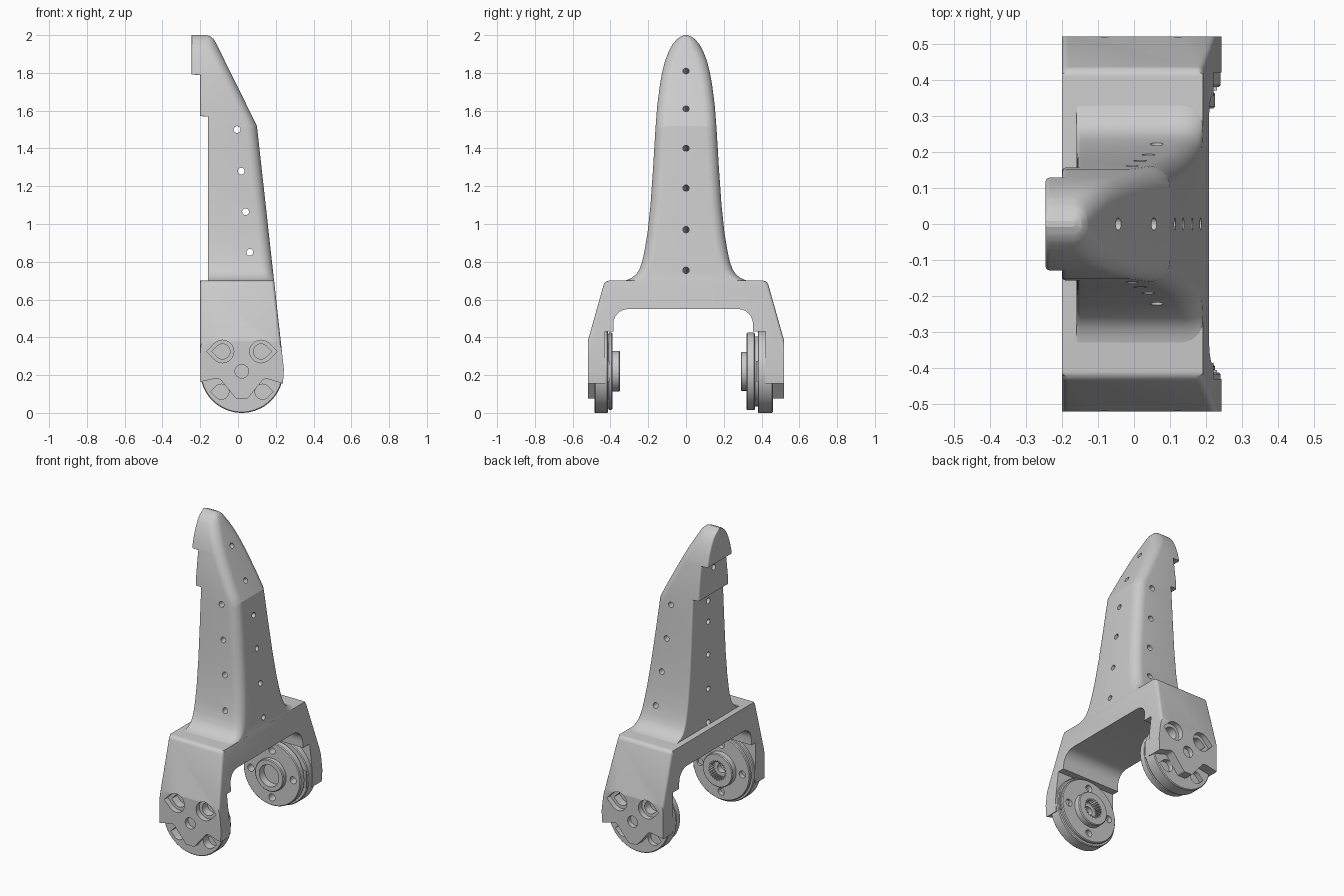
import bpy, bmesh, math
from mathutils import Vector

if "Cube" in bpy.data.objects:
    bpy.data.objects.remove(bpy.data.objects["Cube"])

CX, CZ = 0.02, 0.22            # pivot axis of the fork


def lerp_table(t, z):
    for (z0, a), (z1, b) in zip(t, t[1:]):
        if z <= z1:
            return a + (b - a) * max(0, (z - z0) / (z1 - z0))
    return t[-1][1]


def finish(bm, name):
    bmesh.ops.recalc_face_normals(bm, faces=bm.faces[:])
    me = bpy.data.meshes.new(name)
    bm.to_mesh(me)
    bm.free()
    ob = bpy.data.objects.new(name, me)
    bpy.context.collection.objects.link(ob)
    return ob


def activate(ob):
    bpy.ops.object.select_all(action='DESELECT')
    ob.select_set(True)
    bpy.context.view_layer.objects.active = ob


def smooth(ob, deg=25):
    activate(ob)
    bpy.ops.object.shade_smooth_by_angle(angle=math.radians(deg))


def boolean(ob, cutter, op='DIFFERENCE'):
    activate(ob)
    m = ob.modifiers.new("cut", 'BOOLEAN')
    m.operation, m.solver, m.object = op, 'EXACT', cutter
    bpy.ops.object.modifier_apply(modifier=m.name)
    bpy.data.objects.remove(cutter)


def fillet(pts, seg=6):
    """Polygon of (a, b, radius) with rounded corners."""
    out, n = [], len(pts)
    for i, (a, b, r) in enumerate(pts):
        p = Vector((a, b))
        if r == 0:
            out.append(p)
            continue
        u = (Vector(pts[i - 1][:2]) - p).normalized()
        v = (Vector(pts[(i + 1) % n][:2]) - p).normalized()
        h = math.acos(max(-1, min(1, u.dot(v)))) / 2
        c = p + (u + v).normalized() * (r / math.sin(h))
        s, e = p + u * (r / math.tan(h)) - c, p + v * (r / math.tan(h)) - c
        a0 = math.atan2(s.y, s.x)
        da = (math.atan2(e.y, e.x) - a0 + math.pi) % (2 * math.pi) - math.pi
        out += [c + Vector((math.cos(a0 + da * k / seg), math.sin(a0 + da * k / seg))) * r
                for k in range(seg + 1)]
    return out


def add_prism(bm, pts, axis, lo, hi):
    place = (lambda p, t: (t, p[0], p[1])) if axis == 'x' else (lambda p, t: (p[0], t, p[1]))
    a = [bm.verts.new(place(p, lo)) for p in pts]
    b = [bm.verts.new(place(p, hi)) for p in pts]
    bm.faces.new(a)
    bm.faces.new(b[::-1])
    for i in range(len(a)):
        j = (i + 1) % len(a)
        bm.faces.new((a[j], a[i], b[i], b[j]))


def prism(name, pts, axis, lo, hi):
    bm = bmesh.new()
    add_prism(bm, pts, axis, lo, hi)
    return finish(bm, name)


def circle(x, z, r, n=24):
    return [(x + r * math.cos(2 * math.pi * k / n), z + r * math.sin(2 * math.pi * k / n)) for k in range(n)]


def teardrop(x, z, r, s):
    """Circle drawn out to a point on side s."""
    pts = [(x - s * r * math.cos(t), z + r * math.sin(t))
           for t in [math.radians(-135 + 15 * k) for k in range(19)]]
    return pts + [(x + s * r * 1.41, z)]


# ---- blade: rounded sections lofted up the finger
front = [(0.6, 0.202), (1.52, 0.10), (1.955, -0.115), (1.98, -0.13), (1.993, -0.145), (2.0, -0.165)]
width = [(0.6, 0.35), (0.695, 0.35), (0.703, 0.315), (0.715, 0.287), (0.735, 0.263), (0.76, 0.247),
         (0.80, 0.232), (0.86, 0.219), (0.95, 0.204), (1.1, 0.188), (1.3, 0.174), (1.5, 0.162),
         (1.63, 0.152), (1.73, 0.139), (1.80, 0.127), (1.86, 0.112), (1.91, 0.093), (1.95, 0.072),
         (1.975, 0.051), (1.99, 0.032), (2.0, 0.008)]
levels = sorted({z for z, _ in front + width} | {1.569, 1.571, 1.789, 1.791, 1.4, 1.2, 1.965})
bm = bmesh.new()
rings = []
for z in levels:
    xb = -0.16 if z < 1.57 else -0.20 if z < 1.79 else -0.245
    xf, w = lerp_table(front, z), lerp_table(width, z)
    rf, rb = min(0.06, w * 0.8), min(0.012, w * 0.4)
    sec = fillet([(xb, -w, rb), (xf, -w, rf), (xf, w, rf), (xb, w, rb)], 8)
    rings.append([bm.verts.new((p.x, p.y, z)) for p in sec])
for a, b in zip(rings, rings[1:]):
    for i in range(len(a)):
        j = (i + 1) % len(a)
        bm.faces.new((a[i], a[j], b[j], b[i]))
bm.faces.new(rings[0])
bm.faces.new(rings[-1])
blade = finish(bm, "finger_blade")

# ---- small drilled holes: across the blade and square to its front face
bm = bmesh.new()
for x, z in [(-0.005, 1.5), (0.017, 1.28), (0.04, 1.065), (0.063, 0.85)]:
    add_prism(bm, circle(x, z, 0.018, 16), 'y', -0.5, 0.5)
for z in (0.755, 0.97, 1.19, 1.40, 1.61, 1.81):
    n = Vector((0.91, 0, 0.44)) if z > 1.52 else Vector((0.994, 0, 0.111))
    rot = Vector((0, 0, 1)).rotation_difference(n.normalized()).to_matrix().to_4x4()
    rot.translation = Vector((lerp_table(front, z), 0, z)) - n * 0.15
    bmesh.ops.create_cone(bm, cap_ends=True, segments=16, radius1=0.017, radius2=0.017,
                          depth=0.6, matrix=rot)
boolean(blade, finish(bm, "blade_drill"))
smooth(blade, 18)

# ---- fork: front outline intersected with the side outline
outline = fillet([(-0.43, 0.70, 0.03), (-0.52, 0.38, 0), (-0.52, 0, 0), (-0.43, 0, 0), (-0.43, 0.43, 0),
                  (-0.385, 0.43, 0), (-0.385, 0.55, 0.08), (0.355, 0.55, 0.08), (0.355, 0.43, 0),
                  (0.42, 0.43, 0), (0.42, 0, 0), (0.52, 0, 0), (0.52, 0.38, 0), (0.43, 0.70, 0.03)])
side = fillet([(-0.2, 0.8, 0), (0.18, 0.8, 0), (0.243, 0.23, 0), (0.238, 0.155, 0), (0.14, 0.185, 0.03),
               (0.095, 0.13, 0), (0.05, 0.075, 0.015), (-0.01, 0.075, 0.015), (-0.055, 0.13, 0),
               (-0.10, 0.185, 0.03), (-0.2, 0.165, 0)])
fork = prism("fork_yoke", outline, 'x', -0.2, 0.4)
boolean(fork, prism("side_cutter", side, 'y', -0.7, 0.7), 'INTERSECT')

# round the long upper edges of the fork
bm = bmesh.new()
bm.from_mesh(fork.data)
bmesh.ops.dissolve_limit(bm, angle_limit=0.01, verts=bm.verts[:], edges=bm.edges[:])
edges = [e for e in bm.edges if len(e.link_faces) == 2 and e.calc_face_angle(0) > 0.7
         and all(v.co.z > 0.375 and abs(v.co.y) > 0.3 and
                 v.co.z > 0.60 - (abs(v.co.y) - 0.445) * 3.2 for v in e.verts)]
bmesh.ops.bevel(bm, geom=edges, offset=0.018, segments=4, profile=0.5, affect='EDGES')
bm.to_mesh(fork.data)
bm.free()


def screw_cutter(s, inner, r_extra, names):
    """Cutter for the screw pockets on side s, from depth inner outwards."""
    bm = bmesh.new()
    for x, z, kind in names:
        d = 1 if x > CX else -1
        pts = circle(x, z, 0.036) if kind == 'round' else teardrop(x, z, r_extra, d)
        add_prism(bm, pts, 'y', *sorted((s * inner, s * 0.6)))
    return finish(bm, "screw_cutter")


upper = [(-0.082, 0.325, 'tear'), (0.122, 0.325, 'tear')]
lower = [(-0.088, 0.112, 'tear'), (0.13, 0.112, 'tear')]
for s in (-1, 1):
    boolean(fork, screw_cutter(s, 0.485, 0.06, upper))
    boolean(fork, screw_cutter(s, 0.40, 0.04, upper))
    boolean(fork, screw_cutter(s, 0.49, 0.036, [(CX, CZ, 'round')]))
smooth(fork)

# ---- pivot discs, lathed about the y axis: (radius, distance from centre)
bearing = [(0, .34), (.07, .34), (.07, .29), (.098, .29), (.103, .295), (.103, .32), (.20, .32),
           (.205, .325), (.205, .36), (.20, .365), (.185, .365), (.185, .38), (.215, .38),
           (.22, .385), (.22, .455), (.215, .46), (0, .46)]
drive = [(0, .35), (.103, .35), (.108, .355), (.108, .39), (.20, .39), (.205, .395), (.205, .408),
         (.195, .412), (.215, .412), (.22, .417), (.22, .48), (.215, .485), (0, .485)]
for name, s, prof in (("bearing_disc", 1, bearing), ("drive_disc", -1, drive)):
    bm = bmesh.new()
    vs = [bm.verts.new((CX + r, s * y, CZ)) for r, y in prof]
    es = [bm.edges.new(p) for p in zip(vs, vs[1:])]
    bmesh.ops.spin(bm, geom=vs + es, cent=(CX, 0, CZ), axis=(0, 1, 0), angle=2 * math.pi,
                   steps=64, use_merge=True)
    bmesh.ops.remove_doubles(bm, verts=bm.verts[:], dist=1e-5)
    disc = finish(bm, name)
    boolean(disc, screw_cutter(s, 0.43, 0.04, upper + lower))
    # four bolt holes in the inner face
    bm = bmesh.new()
    for k in range(4):
        a = k * math.pi / 2
        add_prism(bm, circle(CX + .152 * math.cos(a), CZ + .152 * math.sin(a), 0.023, 16),
                  'y', *sorted((s * 0.25, s * 0.42)))
    boolean(disc, finish(bm, "bolt_cutter"))
    if s < 0:
        # toothed socket with a smaller bore behind it
        teeth = [(CX + r * math.cos(a), CZ + r * math.sin(a)) for k in range(96)
                 for a, r in [(2 * math.pi * k / 96, 0.064 if k % 4 < 2 else 0.052)]]
        boolean(disc, prism("spline_cutter", teeth, 'y', -0.395, -0.3))
        boolean(disc, prism("bore_cutter", circle(CX, CZ, 0.03), 'y', -0.44, -0.3))
    smooth(disc)

# ---- locating tabs beside the discs
for name, y0, y1 in (("tab_drive", -0.445, -0.405), ("tab_bearing", 0.37, 0.43)):
    prism(name, [(0.16, 0.165), (0.23, 0.165), (0.23, 0.275), (0.16, 0.275)], 'y', y0, y1)
